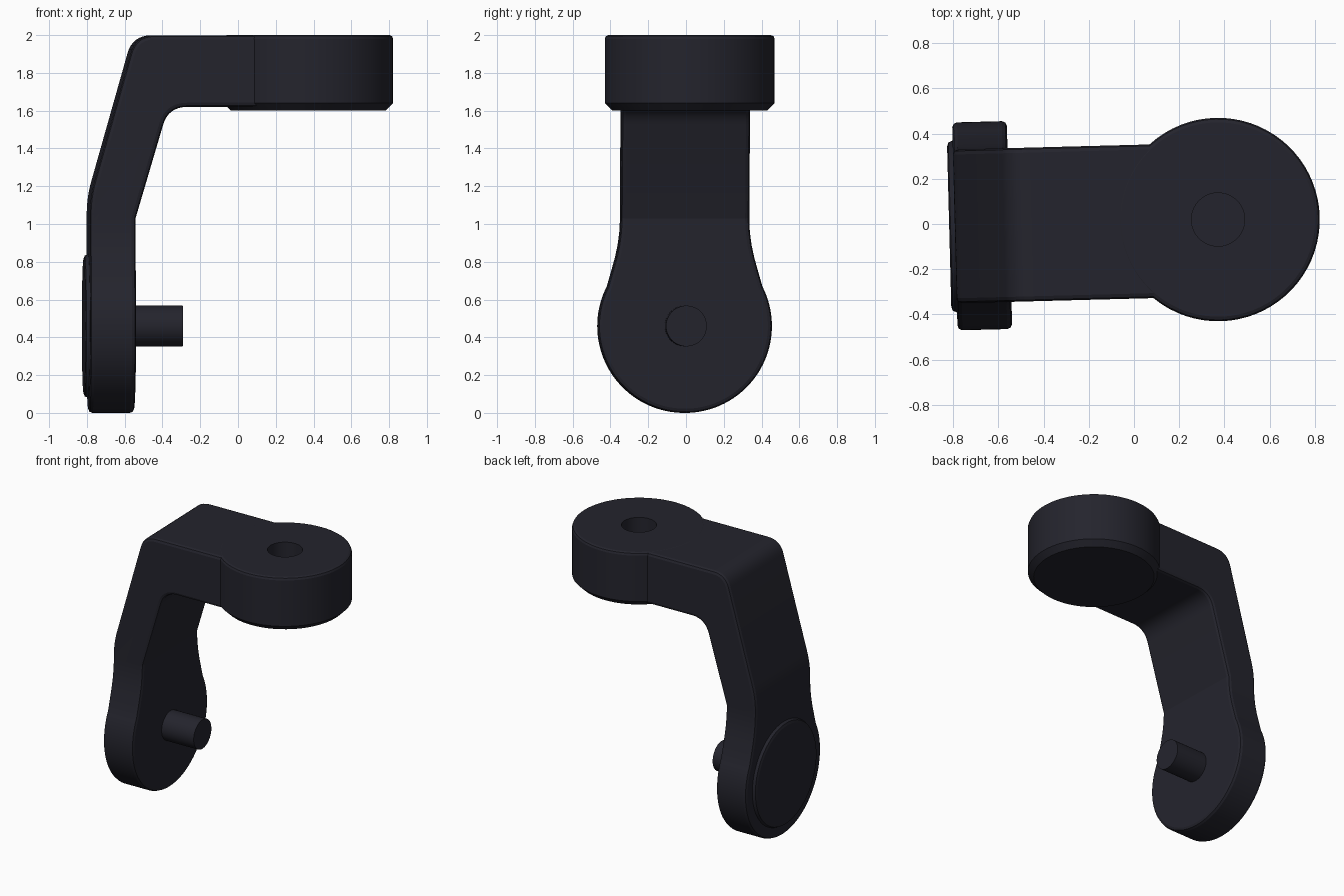
import bpy
import bmesh
from math import radians
from mathutils import Matrix, Vector

cube = bpy.data.objects.get("Cube")
if cube:
    bpy.data.objects.remove(cube, do_unlink=True)

COLOUR = (0.0175, 0.0175, 0.026, 1)
paint = bpy.data.materials.new("dark navy plastic")
paint.use_nodes = True
paint.diffuse_color = COLOUR
shader = paint.node_tree.nodes["Principled BSDF"]
shader.inputs["Base Color"].default_value = COLOUR
shader.inputs["Roughness"].default_value = 0.6

Z_AXIS = Matrix.Identity(4)
X_AXIS = Matrix.Rotation(radians(90), 4, "Y")
YAW = Matrix.Translation((0, 0.01, 0)) @ Matrix.Rotation(radians(1.5), 4, "Z")
PIVOT_Z, PIVOT_R = 0.46, 0.46
HEAD_X, HEAD_R = 0.372, 0.45
HALF_W = 0.34


def add_object(name, bm):
    bmesh.ops.recalc_face_normals(bm, faces=bm.faces)
    mesh = bpy.data.meshes.new(name)
    bm.to_mesh(mesh)
    bm.free()
    mesh.materials.append(paint)
    obj = bpy.data.objects.new(name, mesh)
    bpy.context.collection.objects.link(obj)
    return obj


def lathe(name, rings, centre, axis, sides=64):
    """Closed solid of revolution from (radius, height) rings."""
    bm = bmesh.new()
    frame = Matrix.Translation(centre) @ axis
    loops = []
    for r, h in rings:
        made = bmesh.ops.create_circle(bm, segments=sides, radius=r,
                                       matrix=frame @ Matrix.Translation((0, 0, h)))
        loops.append(made["verts"])
    for a, b in zip(loops, loops[1:]):
        for i in range(sides):
            j = (i + 1) % sides
            bm.faces.new((a[i], a[j], b[j], b[i]))
    bm.faces.new(loops[0])
    bm.faces.new(loops[-1])
    return add_object(name, bm)


def prism(name, points, offset):
    """Extrude a planar outline along an offset."""
    bm = bmesh.new()
    face = bm.faces.new([bm.verts.new(p) for p in points])
    made = bmesh.ops.extrude_face_region(bm, geom=[face], use_keep_orig=True)
    verts = [v for v in made["geom"] if isinstance(v, bmesh.types.BMVert)]
    bmesh.ops.translate(bm, verts=verts, vec=offset)
    return add_object(name, bm)


def rounded(corners, steps=8):
    """Round each (x, z, tangent length) corner of a closed outline."""
    out = []
    for i, (x, z, t) in enumerate(corners):
        p = Vector((x, z))
        if not t:
            out.append(p)
            continue
        before = Vector(corners[i - 1][:2]) - p
        after = Vector(corners[(i + 1) % len(corners)][:2]) - p
        a, b = p + before.normalized() * t, p + after.normalized() * t
        for k in range(steps + 1):
            s = k / steps
            out.append(a * (1 - s) ** 2 + p * 2 * s * (1 - s) + b * s ** 2)
    return out


def activate(obj):
    bpy.ops.object.select_all(action="DESELECT")
    obj.select_set(True)
    bpy.context.view_layer.objects.active = obj


def combine(obj, tool, operation):
    mod = obj.modifiers.new("combine", "BOOLEAN")
    mod.operation, mod.object, mod.solver = operation, tool, "EXACT"
    activate(obj)
    bpy.ops.object.modifier_apply(modifier=mod.name)
    bpy.data.objects.remove(tool, do_unlink=True)


# Bent arm: side profile
profile = rounded([
    (-0.793, -0.05, 0), (-0.793, 1.14, 0.09), (-0.55, 1.999, 0.1),
    (0.2, 1.999, 0), (0.2, 1.62, 0), (-0.377, 1.62, 0.1),
    (-0.551, 1.03, 0), (-0.551, -0.05, 0)])
arm = prism("bent_arm", [(p.x, -0.6, p.y) for p in profile], (0, 1.2, 0))

# Arm outline: straight sides flowing into a round lower end
side = [(HALF_W, 2.1), (HALF_W, 1.02), (0.343, 0.96), (0.352, 0.89),
        (0.367, 0.82), (0.388, 0.745)]
arc = [Matrix.Rotation(radians(27 - 3 * i), 2) @ Vector((PIVOT_R, 0)) for i in range(39)]
half = side + [(v.x, v.y + PIVOT_Z) for v in arc]
outline = half + [(0, PIVOT_Z - PIVOT_R)] + [(-y, z) for y, z in reversed(half)]
cutter = prism("outline_cutter", [(-1, y, z) for y, z in outline], (1.5, 0, 0))
combine(arm, cutter, "INTERSECT")

# Softened arm edges
bevel = arm.modifiers.new("soft edges", "BEVEL")
bevel.width, bevel.segments = 0.022, 2
bevel.limit_method, bevel.angle_limit = "ANGLE", radians(40)
activate(arm)
bpy.ops.object.modifier_apply(modifier=bevel.name)

# Round head with a blind socket in the top
head = lathe("head", [(HEAD_R - 0.04, 1.6), (HEAD_R, 1.64), (HEAD_R, 1.98),
                      (HEAD_R - 0.006, 1.994), (HEAD_R - 0.02, 2.0)], (HEAD_X, 0, 0), Z_AXIS, 72)
combine(arm, head, "UNION")
socket = lathe("socket_cutter", [(0.118, 1.75), (0.118, 2.1)], (HEAD_X, 0, 0), Z_AXIS, 48)
combine(arm, socket, "DIFFERENCE")

# Axle pin and outer cap
pivot = (0, 0, PIVOT_Z)
pin = lathe("axle_pin", [(0.108, -0.6), (0.108, -0.293)], pivot, X_AXIS, 48)
cap = lathe("outer_cap", [(0.355, -0.818), (0.372, -0.812), (0.38, -0.795),
                          (0.38, -0.75)], pivot, X_AXIS)

for part in (arm, pin, cap):
    part.data.transform(YAW)
    activate(part)
    bpy.ops.object.shade_smooth_by_angle(angle=radians(14))
